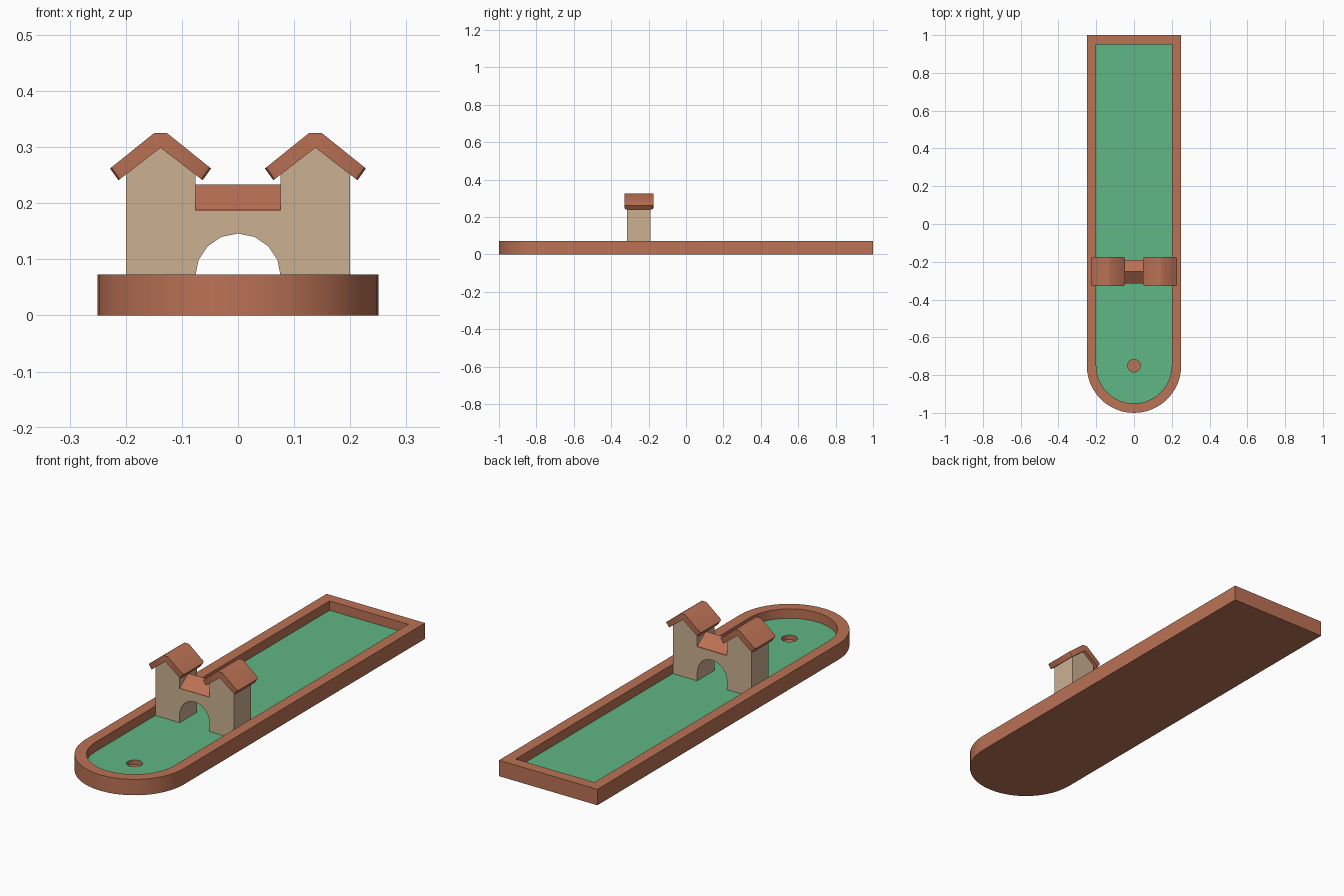
import bpy, bmesh, math

if "Cube" in bpy.data.objects:
    bpy.data.objects.remove(bpy.data.objects["Cube"])


def material(name, rgb):
    m = bpy.data.materials.new(name)
    m.diffuse_color = (*rgb, 1)
    m.use_nodes = True
    m.node_tree.nodes["Principled BSDF"].inputs["Base Color"].default_value = m.diffuse_color
    return m


BRICK = material("brick brown", (0.50, 0.168, 0.09))
GREEN = material("felt green", (0.115, 0.468, 0.235))
TAN = material("sand stone", (0.60, 0.435, 0.285))


def finish(bm, name, mats, smooth=None):
    bmesh.ops.recalc_face_normals(bm, faces=bm.faces)
    me = bpy.data.meshes.new(name)
    bm.to_mesh(me)
    bm.free()
    for m in mats:
        me.materials.append(m)
    ob = bpy.data.objects.new(name, me)
    bpy.context.collection.objects.link(ob)
    if smooth:
        bpy.context.view_layer.objects.active = ob
        ob.select_set(True)
        bpy.ops.object.shade_smooth_by_angle(angle=math.radians(smooth))
        ob.select_set(False)
    return ob


def loop_verts(bm, pts):
    return [bm.verts.new(p) for p in pts]


def bridge(bm, a, b):
    n = len(a)
    return [bm.faces.new((a[i], a[(i + 1) % n], b[(i + 1) % n], b[i])) for i in range(n)]


def extrude_profile(pts, along):
    """Closed prism: 2D points placed by the function along(p, end)."""
    bm = bmesh.new()
    a = loop_verts(bm, [along(p, 0) for p in pts])
    b = loop_verts(bm, [along(p, 1) for p in pts])
    bridge(bm, a, b)
    bm.faces.new(a)
    bm.faces.new(b)
    return bm


# Lane outline: straight back, rounded front
def lane(half, back, z, segs=24):
    pts = [(half, back, z), (-half, back, z)]
    for i in range(segs + 1):
        t = math.pi + math.pi * i / segs
        pts.append((half * math.cos(t), -0.75 + half * math.sin(t), z))
    return pts


TOP, FLOOR, PIT = 0.073, 0.03, 0.01

# Tray with raised border
bm = bmesh.new()
rings = [loop_verts(bm, lane(h, y, z)) for h, y, z in
         ((0.25, 1, 0), (0.25, 1, TOP), (0.2, 0.95, TOP), (0.2, 0.95, PIT))]
for lo, hi in zip(rings, rings[1:]):
    bridge(bm, lo, hi)
bm.faces.new(rings[0])
bm.faces.new(rings[-1])
finish(bm, "lane_border", [BRICK], 30)

# Playing surface with a round hole through it
bm = bmesh.new()
outer = loop_verts(bm, lane(0.2, 0.95, FLOOR))
circle = [(0.034 * math.cos(i * math.pi / 8), -0.75 + 0.034 * math.sin(i * math.pi / 8))
          for i in range(16)]
rim = loop_verts(bm, [(x, y, FLOOR) for x, y in circle])
edges = [bm.edges.new((r[i - 1], r[i])) for r in (outer, rim) for i in range(len(r))]
bmesh.ops.triangle_fill(bm, edges=edges, use_beauty=True, normal=(0, 0, 1))
for f in bm.faces:
    f.normal_update()
    if f.normal.z < 0:
        f.normal_flip()
finish(bm, "playing_surface", [GREEN])

# Cup wall
bm = bmesh.new()
a = loop_verts(bm, [(x, y, FLOOR) for x, y in circle])
b = loop_verts(bm, [(x, y, PIT) for x, y in circle])
bridge(bm, a, b)
cup = finish(bm, "cup_wall", [BRICK], 30)
cup.data.flip_normals()

# Gatehouse body: two gabled towers joined over an arch
CY, DEPTH = -0.252, 0.0625
half = [(0.076, FLOOR), (0.2, FLOOR), (0.2, 0.251), (0.138, 0.299), (0.076, 0.251), (0.076, 0.186)]
arch = [(0.076 * math.cos(i * math.pi / 8), 0.07 + 0.076 * math.sin(i * math.pi / 8))
        for i in range(8, -1, -1)]
outline = half + [(-x, z) for x, z in reversed(half)] + arch
finish(extrude_profile(outline, lambda p, e: (p[0], CY + (2 * e - 1) * DEPTH, p[1])),
       "gatehouse_walls", [TAN])

# Ridge roof over the arch
finish(extrude_profile([(-DEPTH, 0.183), (DEPTH, 0.183), (DEPTH, 0.188), (0, 0.233), (-DEPTH, 0.188)],
                       lambda p, e: ((2 * e - 1) * 0.076, CY + p[0], p[1])),
       "arch_roof", [BRICK])

# Tower roofs: folded slabs with clipped eave corners
slab = [(-0.090, 0.262), (-0.0115, 0.325), (0.0115, 0.325), (0.090, 0.262),
        (0.075, 0.241), (0, 0.299), (-0.075, 0.241)]
for name, cx in (("left", -0.138), ("right", 0.138)):
    bm = extrude_profile(slab, lambda p, e: (cx + p[0], CY + (2 * e - 1) * 0.077, p[1]))
    eaves = [e for e in bm.edges
             if all(abs(v.co.x - cx) > 0.07 for v in e.verts)
             and abs(e.verts[0].co.y - e.verts[1].co.y) < 0.001]
    bmesh.ops.bevel(bm, geom=eaves, offset=0.01, segments=2, profile=0.5, affect='EDGES')
    finish(bm, name + "_tower_roof", [BRICK], 40)
